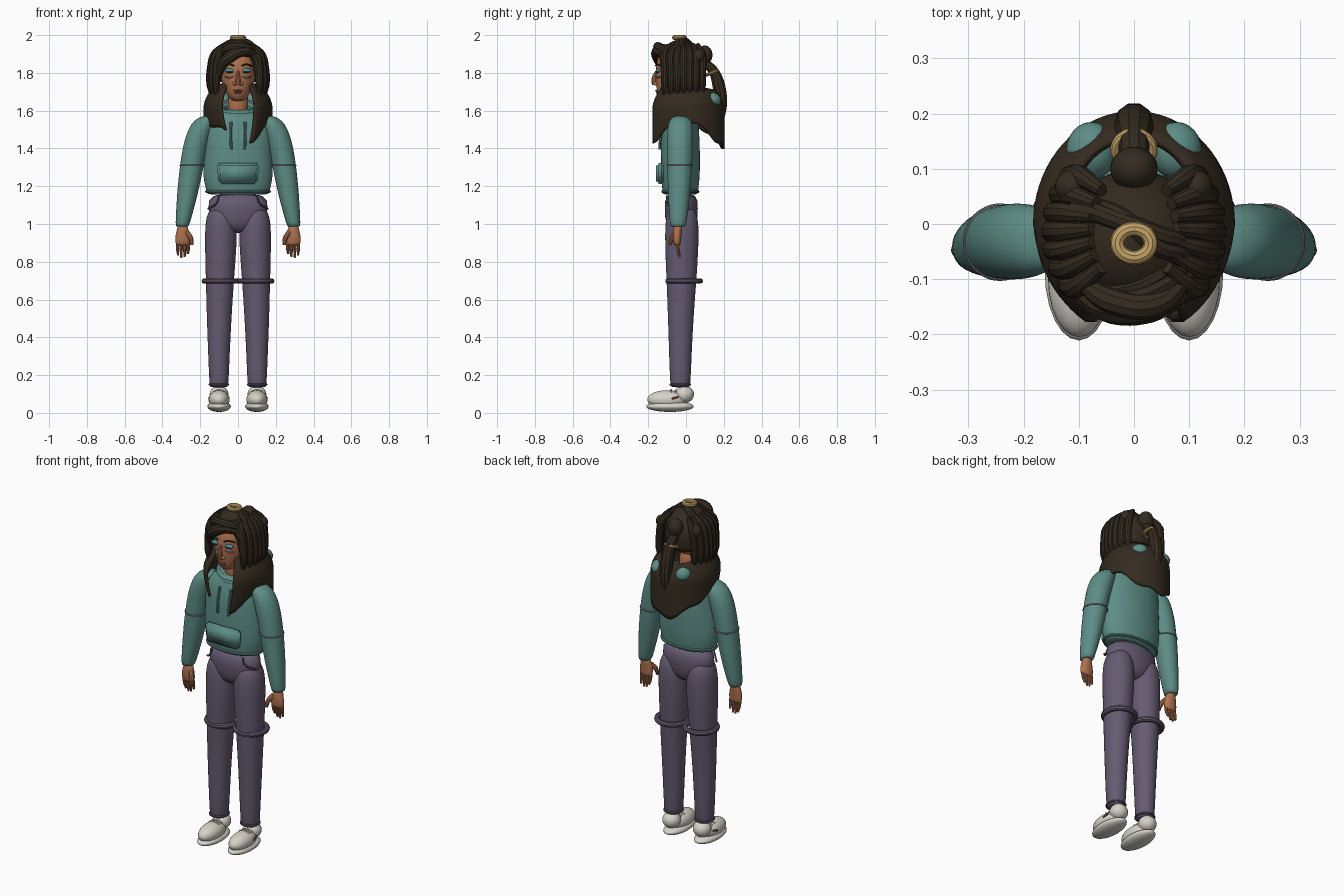
import bpy, bmesh, math
from mathutils import Vector

cube = bpy.data.objects.get("Cube")
if cube:
    bpy.data.objects.remove(cube, do_unlink=True)


def material(name, *rgb):
    m = bpy.data.materials.new(name)
    m.use_nodes = True
    m.diffuse_color = (*rgb, 1)
    m.node_tree.nodes["Principled BSDF"].inputs["Base Color"].default_value = (*rgb, 1)
    return m


TEAL = material("hoodie teal", .11, .265, .235)
PLUM = material("trouser plum", .13, .105, .165)
SKIN = material("skin", .43, .165, .08)
HAIR = material("dark brown hair", .034, .024, .014)
WHITE = material("shoe off white", .68, .65, .58)
GOLD = material("gold", .56, .37, .14)
SHADOW = material("eyelid turquoise", .06, .3, .34)
GREY = material("seam grey", .22, .2, .22)
LIP = material("lip brown", .27, .08, .05)


def finish(name, bm, mat, subsurf=0, thick=0):
    bmesh.ops.recalc_face_normals(bm, faces=bm.faces)
    me = bpy.data.meshes.new(name)
    bm.to_mesh(me)
    bm.free()
    me.materials.append(mat)
    ob = bpy.data.objects.new(name, me)
    bpy.context.collection.objects.link(ob)
    for p in me.polygons:
        p.use_smooth = True
    if thick:
        mod = ob.modifiers.new("thickness", "SOLIDIFY")
        mod.thickness = thick
    if subsurf:
        ob.modifiers.new("smooth", "SUBSURF").levels = subsurf
        ob.modifiers["smooth"].render_levels = subsurf
    return ob


def loft(name, mat, rings, n=20):
    """Closed body through elliptical rings (z, x, y, rx, ry)."""
    bm = bmesh.new()
    loops = []
    for z, x, y, rx, ry in rings:
        loops.append([bm.verts.new((x + rx * math.cos(math.tau * i / n),
                                    y + ry * math.sin(math.tau * i / n), z)) for i in range(n)])
    for a, b in zip(loops, loops[1:]):
        for i in range(n):
            j = (i + 1) % n
            bm.faces.new((a[i], a[j], b[j], b[i]))
    bm.faces.new(loops[0])
    bm.faces.new(loops[-1])
    return finish(name, bm, mat, 1)


def ball(name, mat, loc, size):
    bm = bmesh.new()
    bmesh.ops.create_uvsphere(bm, u_segments=24, v_segments=16, radius=1)
    for v in bm.verts:
        v.co = Vector(a * s + c for a, s, c in zip(v.co, size, loc))
    return finish(name, bm, mat)


def tube(name, mat, points, radius, radii=None, closed=False):
    """Round strand along a smooth path, with optional taper factors."""
    cu = bpy.data.curves.new(name, "CURVE")
    cu.dimensions = "3D"
    cu.bevel_depth, cu.bevel_resolution, cu.resolution_u = radius, 3, 6
    cu.use_fill_caps = True
    sp = cu.splines.new("BEZIER")
    sp.bezier_points.add(len(points) - 1)
    sp.use_cyclic_u = closed
    for i, (bp, p) in enumerate(zip(sp.bezier_points, points)):
        bp.co = p
        bp.handle_left_type = bp.handle_right_type = "AUTO"
        bp.radius = radii[i] if radii else 1
    cu.materials.append(mat)
    ob = bpy.data.objects.new(name, cu)
    bpy.context.collection.objects.link(ob)
    return ob


def ring(name, mat, c, rx, ry, r, tilt=0):
    pts = [(c[0] + rx * math.cos(a), c[1] + ry * math.sin(a), c[2] + tilt * math.sin(a))
           for a in (math.tau * i / 12 for i in range(12))]
    return tube(name, mat, pts, r, closed=True)


# Torso and pelvis
loft("hoodie_body", TEAL, [(1.155, 0, -.03, .155, .088), (1.16, 0, -.03, .168, .094),
     (1.19, 0, -.03, .172, .097), (1.25, 0, -.03, .19, .105), (1.36, 0, -.03, .182, .106),
     (1.47, 0, -.03, .18, .102), (1.54, 0, -.025, .18, .092), (1.58, 0, -.02, .13, .08),
     (1.615, 0, -.02, .075, .065)])
ring("hoodie_hem", TEAL, (0, -.03, 1.172), .165, .092, .009)
ring("hood_collar", TEAL, (0, .01, 1.6), .1, .085, .03, .03)
loft("pelvis", PLUM, [(.95, 0, -.025, .05, .05), (1.0, 0, -.025, .14, .085),
     (1.08, 0, -.025, .165, .09), (1.17, 0, -.025, .155, .088)])

# Front pouch with rounded corners
bm = bmesh.new()
bmesh.ops.create_cube(bm, size=1)
for v in bm.verts:
    w = .225 if v.co.z > 0 else .205
    v.co = Vector((v.co.x * w, -.138 + v.co.y * .04, 1.267 + v.co.z * .11))
bmesh.ops.bevel(bm, geom=bm.edges[:], offset=.012, segments=3, affect="EDGES")
finish("front_pouch", bm, TEAL)

# Limbs
for s, side in ((1, "left"), (-1, "right")):
    loft(side + "_leg", PLUM, [(.135, s * .101, -.03, .045, .048), (.14, s * .101, -.03, .051, .054),
         (.3, s * .101, -.03, .057, .06), (.5, s * .1, -.028, .066, .068),
         (.7, s * .096, -.024, .075, .08), (.88, s * .091, -.022, .085, .09),
         (1.0, s * .09, -.022, .086, .09), (1.06, s * .09, -.022, .072, .08),
         (1.1, s * .09, -.022, .04, .05)])
    ring(side + "_knee_ring", PLUM, (s * .093, -.01, .698), .085, .085, .015)
    ring(side + "_trouser_cuff", PLUM, (s * .101, -.03, .15), .049, .052, .006)
    tube(side + "_trouser_pocket", PLUM, [(s * .1, -.1, 1.15), (s * .115, -.1, 1.11),
         (s * .158, -.06, 1.08)], .005)
    # Shoes
    ball(side + "_shoe_sole", WHITE, (s * .1, -.085, .034), (.062, .126, .029))
    ball(side + "_shoe_upper", WHITE, (s * .1, -.1, .07), (.056, .105, .05))
    ball(side + "_shoe_ankle", WHITE, (s * .1, -.008, .098), (.05, .05, .046))
    for y, z in ((-.055, .118), (-.08, .12)):
        tube(side + "_shoe_lace", WHITE, [(s * .1 - .032, y, z - .01), (s * .1, y, z),
             (s * .1 + .032, y, z - .01)], .006)
    tube(side + "_shoe_tab", LIP, [(s * .153, -.075, .075), (s * .15, -.04, .085)], .005)
    # Sleeves
    loft(side + "_sleeve", TEAL, [(.985, s * .295, -.042, .032, .038), (.99, s * .295, -.042, .037, .043),
         (1.1, s * .277, -.038, .05, .055), (1.22, s * .258, -.035, .06, .063),
         (1.32, s * .243, -.033, .064, .067), (1.42, s * .225, -.032, .066, .07),
         (1.5, s * .2, -.031, .066, .07), (1.55, s * .175, -.03, .06, .06),
         (1.575, s * .15, -.03, .035, .035)])
    ring(side + "_elbow_seam", GREY, (s * .243, -.033, 1.31), .063, .066, .004)
    # Hands
    loft(side + "_palm", SKIN, [(.885, s * .292, -.045, .036, .016), (.9, s * .292, -.047, .04, .021),
         (.935, s * .292, -.048, .042, .024), (.965, s * .293, -.045, .031, .024),
         (1.0, s * .294, -.042, .026, .026)], 16)
    for i, low in enumerate((.842, .825, .822, .835)):
        x = .263 + i * .019
        tube(side + "_finger", SKIN, [(s * x, -.046, .905), (s * x, -.042, .87),
             (s * (x * .9 + .029), -.034, low)], .0095, (1, .95, .6))
    tube(side + "_thumb", SKIN, [(s * .27, -.055, .955), (s * .25, -.075, .925),
         (s * .245, -.085, .89)], .013, (1.1, 1, .65))
    tube(side + "_drawstring", TEAL, [(s * .037, -.118, 1.54), (s * .038, -.135, 1.46),
         (s * .036, -.14, 1.395)], .007)

# Head and face
loft("neck", SKIN, [(1.56, 0, -.03, .06, .055), (1.62, 0, -.03, .052, .052), (1.74, 0, -.03, .055, .055)])
loft("head", SKIN, [(1.65, 0, -.09, .025, .03), (1.665, 0, -.085, .045, .055), (1.7, 0, -.07, .068, .085),
     (1.75, 0, -.055, .088, .105), (1.81, 0, -.045, .099, .117), (1.88, 0, -.04, .1, .115),
     (1.93, 0, -.035, .08, .085)], 24)
tube("nose", SKIN, [(0, -.155, 1.81), (0, -.17, 1.77), (0, -.166, 1.738)], .014, (.5, .9, 1.1))
ball("upper_lip", LIP, (0, -.153, 1.706), (.026, .01, .005))
ball("lower_lip", LIP, (0, -.15, 1.696), (.02, .01, .006))
for s, side in ((1, "left"), (-1, "right")):
    ball(side + "_nostril", SKIN, (s * .016, -.16, 1.742), (.012, .012, .01))
    ball(side + "_eyelid", SHADOW, (s * .044, -.147, 1.812), (.027, .012, .011))
    ball(side + "_eye", HAIR, (s * .044, -.153, 1.804), (.02, .009, .004))
    tube(side + "_eyebrow", HAIR, [(s * .02, -.16, 1.838), (s * .045, -.153, 1.845),
         (s * .074, -.13, 1.835)], .004)
    tube(side + "_under_eye_line", GREY, [(s * .022, -.155, 1.782), (s * .045, -.148, 1.774),
         (s * .068, -.135, 1.78)], .0035)

# Hair cap with an open face and nape
bm = bmesh.new()
bmesh.ops.create_uvsphere(bm, u_segments=40, v_segments=28, radius=1)
for v in bm.verts:
    v.co = Vector((v.co.x * .132, v.co.y * .128 - .03, v.co.z * .155 + 1.82))
gone = [f for f in bm.faces if f.calc_center_median().z < 1.75
        or (f.calc_center_median().y < -.07 and f.calc_center_median().z < 1.885)]
bmesh.ops.delete(bm, geom=gone, context="FACES")
finish("hair_cap", bm, HAIR, 0, .012)

# Long lower hair, open at the front, with an uneven hem
COLS, ROWS, START = 60, 12, math.radians(30)
bm = bmesh.new()
grid = []
for i in range(COLS + 1):
    a = START + (math.tau - 2 * START) * i / COLS
    front, back = max(0, math.cos(a)), max(0, -math.cos(a))
    drop = 1.545 - .14 * back ** 1.5 - (.14 if a < math.pi else .07) * front ** 1.5
    drop += .012 * math.sin(a * 7)
    top = 1.745 - .035 * back
    col = []
    for j in range(ROWS + 1):
        t = j / ROWS
        z = top + (drop - top) * t
        flare = min(1, (1.75 - z) / .14)
        w = .62 + .38 * math.sin(max(0, flare) * math.pi / 2)
        curl = 1 - .3 * front * t ** 3
        col.append(bm.verts.new((.183 * w * curl * math.sin(a), -.205 * w * math.cos(a), z)))
    grid.append(col)
for a, b in zip(grid, grid[1:]):
    for j in range(ROWS):
        bm.faces.new((a[j], a[j + 1], b[j + 1], b[j]))
finish("long_lower_hair", bm, HAIR, 0, .014)

# Side locks, crown knots and hood folds
for s, side in ((1, "left"), (-1, "right")):
    for i in range(7):
        y = -.112 + i * .033
        k = math.sqrt(1 - ((y + .015) / .16) ** 2)
        tube(side + "_side_lock", HAIR, [(s * .075 * k, y * .7, 1.95), (s * .125 * k, y, 1.9),
             (s * .145 * k, y, 1.82), (s * .148 * k, y, 1.74), (s * .14 * k, y, 1.685)],
             .02, (.6, 1, 1.05, 1, .6))
    ball(side + "_crown_knot", HAIR, (s * .113, .068, 1.89), (.03, .03, .035))
    ball(side + "_hood_fold", TEAL, (s * .077, .133, 1.655), (.046, .052, .042))

# Swept fringe and crossing braids
tube("fringe_right", HAIR, [(.085, -.125, 1.9), (.03, -.15, 1.915), (-.04, -.15, 1.885),
     (-.09, -.12, 1.83), (-.115, -.095, 1.74)], .026, (.7, 1.1, 1.2, 1, .6))
tube("fringe_left", HAIR, [(.04, -.135, 1.935), (.085, -.12, 1.89), (.108, -.11, 1.81),
     (.112, -.105, 1.7)], .024, (.7, 1, 1, .7))
tube("fringe_roll", HAIR, [(-.1, -.1, 1.9), (-.04, -.14, 1.935), (.04, -.145, 1.935),
     (.1, -.09, 1.91)], .024, (.6, 1, 1, .6))
for dx in (0, .02):
    tube("crown_braid", HAIR, [(-.105 + dx, .035, 1.91), (-.04 + dx, .01, 1.96), (.04, -.02 - dx, 1.965),
         (.085, -.045 - dx, 1.925), (.03, -.1 - dx, 1.935), (-.07, -.125, 1.9)], .018)

# Bun, ponytail and gold bands
ball("back_bun", HAIR, (0, .1, 1.895), (.043, .04, .05))
tube("ponytail", HAIR, [(0, .105, 1.85), (0, .145, 1.81), (0, .172, 1.74), (0, .185, 1.64),
     (0, .175, 1.5)], .035, (.7, .8, 1, 1, .4))
ring("ponytail_band", GOLD, (0, .135, 1.8), .034, .03, .009, .012)
ring("crown_band", GOLD, (0, -.035, 1.987), .03, .026, .013)

# Turn the strands into meshes
bpy.ops.object.select_all(action="DESELECT")
strands = [o for o in bpy.context.scene.objects if o.type == "CURVE"]
for o in strands:
    o.select_set(True)
bpy.context.view_layer.objects.active = strands[0]
bpy.ops.object.convert(target="MESH")
bpy.ops.object.shade_smooth_by_angle()
